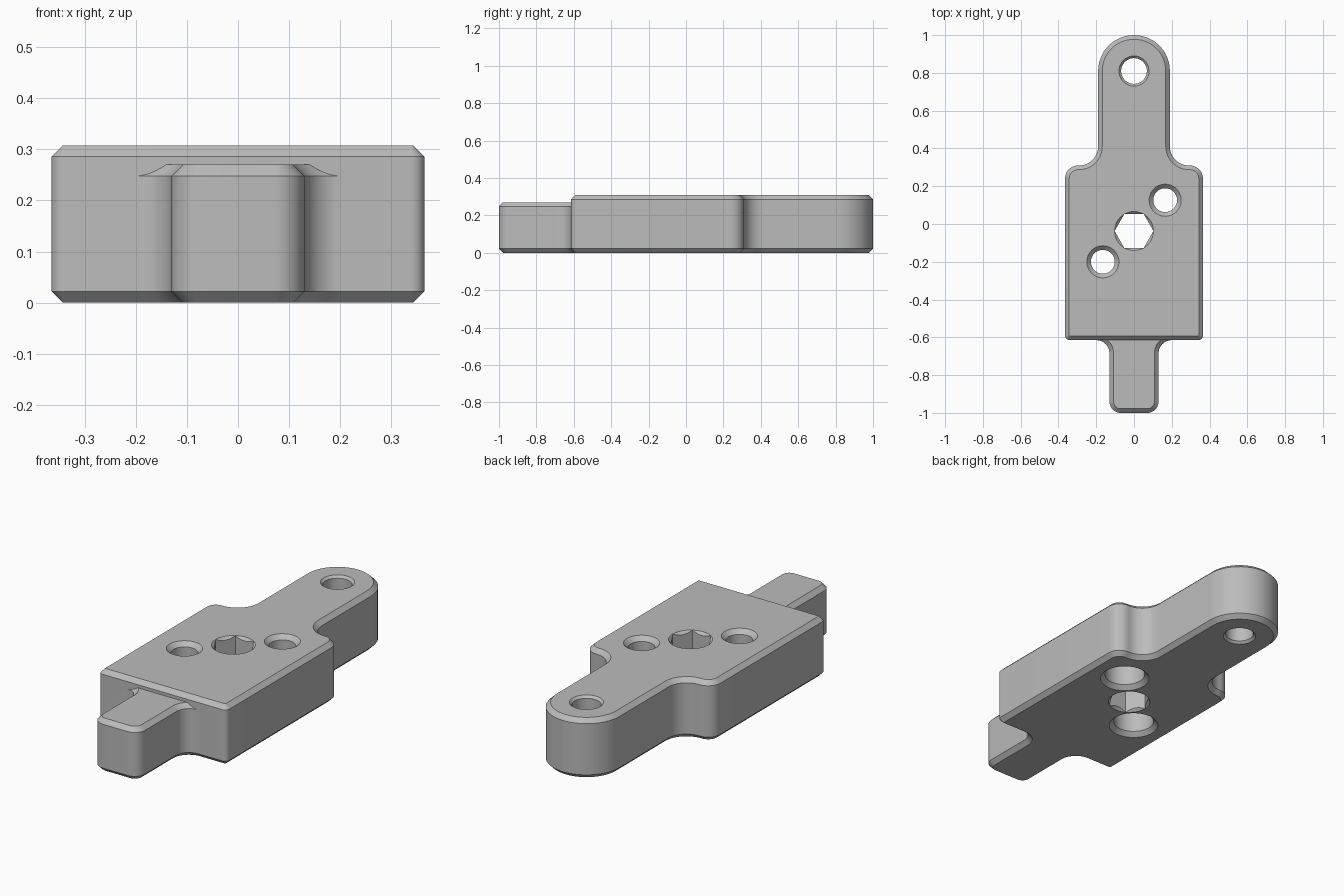
import bpy, bmesh, math
from mathutils import Vector

if "Cube" in bpy.data.objects:
    bpy.data.objects.remove(bpy.data.objects["Cube"])

CH = 0.022   # edge chamfer
TOP = 0.308  # height of the body
TAIL = 0.27  # height of the tail

grey = bpy.data.materials.new("plain grey")
grey.diffuse_color = (0.5, 0.5, 0.5, 1)
grey.use_nodes = True
grey.node_tree.nodes["Principled BSDF"].inputs["Base Color"].default_value = grey.diffuse_color


def rounded(half, n=12):
    """Mirror a right-hand list of (x, y, radius) corners and round them."""
    corners = half + [(-x, y, r) for x, y, r in reversed(half)]
    pts = []
    for i, (x, y, r) in enumerate(corners):
        p = Vector((x, y))
        a = (Vector(corners[i - 1][:2]) - p).normalized()
        b = (Vector(corners[(i + 1) % len(corners)][:2]) - p).normalized()
        c = p + (a + b) * r          # all corners are right angles
        for k in range(n + 1):
            t = math.pi / 2 * k / n
            pts.append(c - b * r * math.cos(t) - a * r * math.sin(t))
    return pts


def inset(pts, d):
    """Move a counter-clockwise outline inward by d."""
    out = []
    for i, p in enumerate(pts):
        e = (p - pts[i - 1]).normalized()
        f = (pts[(i + 1) % len(pts)] - p).normalized()
        n1, n2 = Vector((-e.y, e.x)), Vector((-f.y, f.x))
        out.append(p + (n1 + n2) * d / (1 + n1.dot(n2)))
    return out


def loft(name, rings):
    """Closed solid through a stack of (outline, z) rings."""
    bm = bmesh.new()
    rows = [[bm.verts.new((p[0], p[1], z)) for p in pts] for pts, z in rings]
    n = len(rows[0])
    for lo, hi in zip(rows, rows[1:]):
        for i in range(n):
            j = (i + 1) % n
            bm.faces.new((lo[i], lo[j], hi[j], hi[i]))
    bm.faces.new(rows[0][::-1])
    bm.faces.new(rows[-1])
    me = bpy.data.meshes.new(name)
    bm.to_mesh(me)
    bm.free()
    me.materials.append(grey)
    ob = bpy.data.objects.new(name, me)
    bpy.context.collection.objects.link(ob)
    return ob


def combine(target, other, op):
    """Apply a boolean and remove the helper."""
    other.hide_render = True
    m = target.modifiers.new("bool", 'BOOLEAN')
    m.operation, m.object, m.solver = op, other, 'EXACT'
    bpy.context.view_layer.objects.active = target
    bpy.ops.object.modifier_apply(modifier=m.name)
    bpy.data.objects.remove(other)


def circle(x, y, r, n=48):
    return [Vector((x + r * math.cos(2 * math.pi * k / n),
                    y + r * math.sin(2 * math.pi * k / n))) for k in range(n)]


def bore(x, y, steps):
    """Round cutter from (radius, z) steps."""
    combine(plate, loft("bore_cutter", [(circle(x, y, r), z) for r, z in steps]), 'DIFFERENCE')


# Outlines: wide body with rounded arm, and the same with the narrow tail
upper = [(0.365, -0.615, 0.022 + 0.004), (0.365, 0.31, 0.07),
         (0.19, 0.31, 0.1), (0.19, 1.0, 0.1895)]
tail = [(0.13, -1.0, 0.06), (0.13, -0.615, 0.07)]
full = rounded(tail + upper)
body = rounded(upper)

# Low plate including the tail, then the taller body on top
plate = loft("mounting_plate", [(inset(full, CH), 0), (full, CH),
                                (full, TAIL - CH), (inset(full, CH), TAIL)])
block = loft("body_block", [(body, 0.15), (body, TOP - CH), (inset(body, CH), TOP)])
combine(plate, block, 'UNION')

# Arm hole, chamfered at both ends
e = 0.02
bore(0, 0.81, [(0.080 + e, -e), (0.068, 0.012), (0.068, TOP - 0.012), (0.080 + e, TOP + e)])

# Two bolt holes, countersunk above and counterbored below
for s in (1, -1):
    bore(0.165 * s, -0.037 + 0.163 * s,
         [(0.120 + e, -e), (0.098, 0.022), (0.098, 0.13), (0.063, 0.13),
          (0.063, TOP - 0.022), (0.085 + e, TOP + e)])

# Hexagonal hole through the middle with conical lead-ins
hexagon = circle(0, -0.037, 0.103, 6)
combine(plate, loft("hex_cutter", [(hexagon, -0.1), (hexagon, 0.5)]), 'DIFFERENCE')
bore(0, -0.037, [(0.103 + e, -e), (0.083, 0.02)])
bore(0, -0.037, [(0.083, TOP - 0.02), (0.103 + e, TOP + e)])

# Smooth curved walls, crisp chamfers
bpy.ops.object.select_all(action='DESELECT')
plate.select_set(True)
bpy.context.view_layer.objects.active = plate
bpy.ops.object.shade_smooth_by_angle(angle=math.radians(25))
